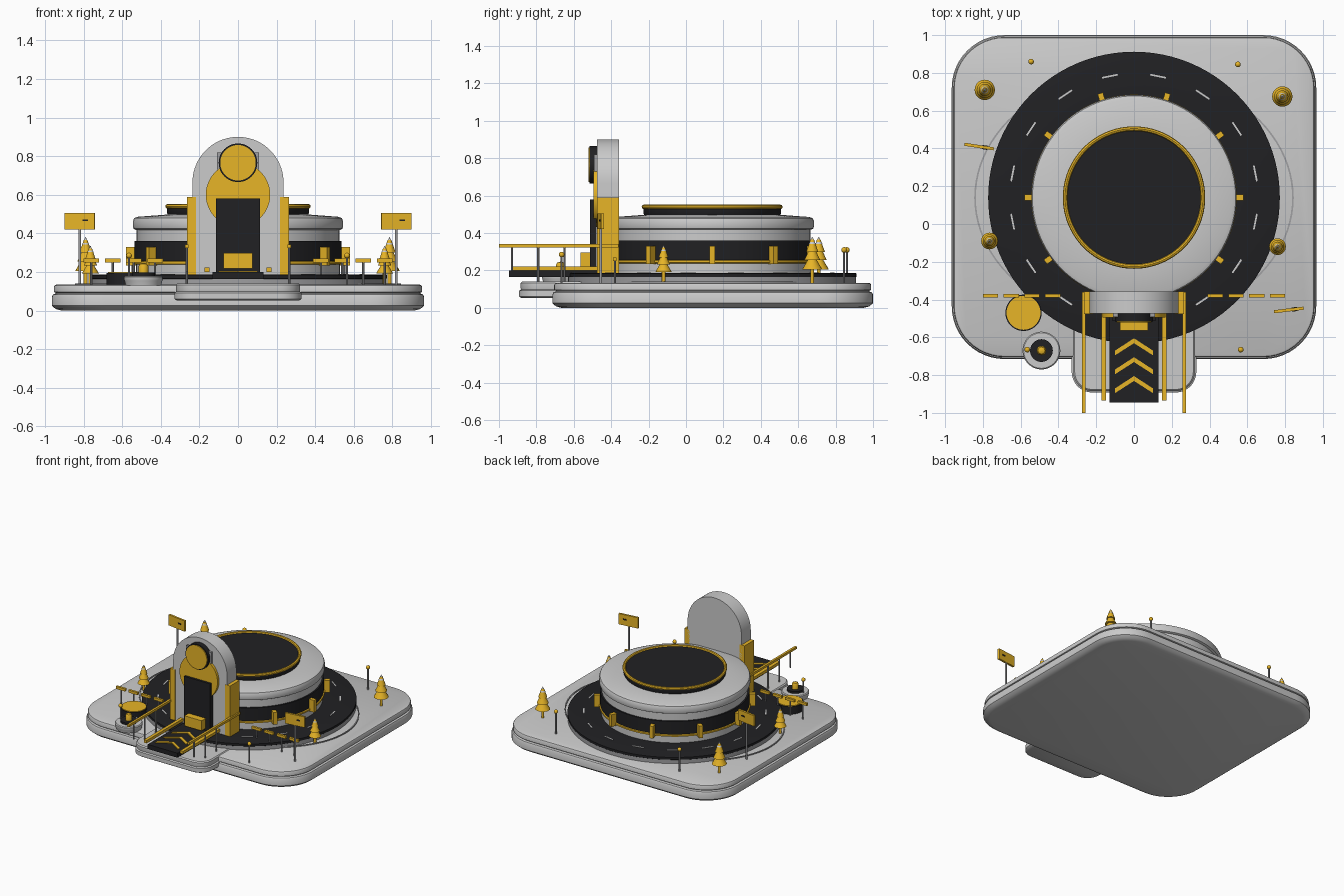
import bpy, bmesh, math
from math import sin, cos, pi, radians
from mathutils import Matrix

if "Cube" in bpy.data.objects:
    bpy.data.objects.remove(bpy.data.objects["Cube"])


def material(name, c):
    m = bpy.data.materials.new(name)
    m.diffuse_color = (*c, 1)
    m.use_nodes = True
    m.node_tree.nodes["Principled BSDF"].inputs["Base Color"].default_value = m.diffuse_color
    return m


GOLD = material("gold", (0.80, 0.46, 0.02))
DARK = material("dark", (0.015, 0.015, 0.017))
WHITE = material("white", (0.85, 0.85, 0.83))
GREY = material("grey", (0.35, 0.35, 0.36))


def finish(bm, name, mat):
    bmesh.ops.recalc_face_normals(bm, faces=bm.faces[:])
    me = bpy.data.meshes.new(name)
    bm.to_mesh(me)
    bm.free()
    ob = bpy.data.objects.new(name, me)
    bpy.context.collection.objects.link(ob)
    me.materials.append(mat)
    return ob


def loft(name, rings, mat, closed=False):
    """Skin equal-length point loops, capping the ends unless closed."""
    bm = bmesh.new()
    vs = [[bm.verts.new(p) for p in r] for r in rings]
    n = len(vs[0])
    pairs = list(zip(vs, vs[1:])) + ([(vs[-1], vs[0])] if closed else [])
    for a, b in pairs:
        for i in range(n):
            j = (i + 1) % n
            bm.faces.new((a[i], a[j], b[j], b[i]))
    if not closed:
        bm.faces.new(vs[0])
        bm.faces.new(vs[-1])
    return finish(bm, name, mat)


def lathe(name, profile, mat, x=0, y=0, n=64, closed=False, sy=1):
    rings = [[(x + r * cos(2 * pi * i / n), y + sy * r * sin(2 * pi * i / n), z)
              for i in range(n)] for r, z in profile]
    return loft(name, rings, mat, closed)


def box(name, center, size, mat, rot=0):
    bm = bmesh.new()
    bmesh.ops.create_cube(bm, size=1, matrix=Matrix.Translation(center)
                          @ Matrix.Rotation(rot, 4, 'Z') @ Matrix.Diagonal((*size, 1)))
    return finish(bm, name, mat)


def prism_y(name, pts, y0, y1, mat):
    return loft(name, [[(x, y, z) for x, z in pts] for y in (y0, y1)], mat)


def disc_y(name, z, r, y0, y1, mat):
    pts = [(r * cos(2 * pi * i / 48), z + r * sin(2 * pi * i / 48)) for i in range(48)]
    return prism_y(name, pts, y0, y1, mat)


def slab(name, x, y0, y1, rad, layers, mat):
    """Rounded rectangle with a vertical profile of (inset, height)."""
    rings = []
    for d, z in layers:
        r, ring = rad - d, []
        for k, (cx, cy) in enumerate(((x - rad, y1 - rad), (rad - x, y1 - rad),
                                      (rad - x, y0 + rad), (x - rad, y0 + rad))):
            for i in range(13):
                a = (k + i / 12) * pi / 2
                ring.append((cx + r * cos(a), cy + r * sin(a), z))
        rings.append(ring)
    return loft(name, rings, mat)


CY = 0.14  # centre of the round building

# Base and front landing
slab("base", 0.965, -0.715, 1.0, 0.28,
     [(0.05, 0), (0.02, 0.008), (0, 0.025), (0, 0.07), (0.006, 0.083), (0.02, 0.088),
      (0.02, 0.092), (0.01, 0.096), (0.01, 0.122), (0.014, 0.13), (0.022, 0.134)], WHITE)
slab("front_landing", 0.33, -0.892, -0.45, 0.11,
     [(0.012, 0.052), (0, 0.06), (0, 0.092), (0.01, 0.098), (0.008, 0.104),
      (0.008, 0.132), (0.016, 0.14)], WHITE)
lathe("oval_kerb", [(0.837, 0.13), (0.846, 0.13), (0.846, 0.141), (0.837, 0.141)],
      GREY, 0, CY, 96, True, sy=0.79)

# Ring road with lane dashes
lathe("road_bed", [(0.77, 0.13), (0.77, 0.165), (0.5, 0.165), (0.5, 0.13)], GREY, 0, CY, 96, True)
lathe("road", [(0.765, 0.16), (0.772, 0.166), (0.772, 0.184), (0.762, 0.187), (0.5, 0.187), (0.5, 0.16)],
      DARK, 0, CY, 96, True)
for i in range(16):
    a = (i + 0.5) * pi / 8
    if sin(a) > -0.9:
        box("lane_dash", (0.655 * cos(a), CY + 0.655 * sin(a), 0.188), (0.009, 0.085, 0.005), WHITE, a)

# Round building
lathe("lower_wall", [(0.53, 0.14), (0.53, 0.245)], WHITE, 0, CY, 96)
lathe("wall_trim", [(0.535, 0.238), (0.545, 0.242), (0.545, 0.254), (0.535, 0.258)], GOLD, 0, CY, 96)
lathe("window_band", [(0.537, 0.25), (0.537, 0.36)], DARK, 0, CY, 96)
lathe("upper_wall", [(0.525, 0.355), (0.525, 0.425)], WHITE, 0, CY, 96)
lathe("roof", [(0.53, 0.418), (0.541, 0.424), (0.544, 0.435), (0.544, 0.465), (0.538, 0.479),
               (0.52, 0.486), (0.36, 0.498)], WHITE, 0, CY, 96)
lathe("roof_disc", [(0.36, 0.49), (0.368, 0.505), (0.368, 0.53), (0.355, 0.54)], DARK, 0, CY, 96)
lathe("roof_ring", [(0.365 + 0.012 * cos(t * pi / 4), 0.54 + 0.012 * sin(t * pi / 4)) for t in range(8)],
      GOLD, 0, CY, 96, True)
for i in range(10):
    a = i * pi / 5
    box("wall_post", (0.555 * cos(a), CY + 0.555 * sin(a), 0.282), (0.05, 0.03, 0.096), GOLD, a)

# Entrance arch with door and round plaque
arch = [(-0.236, 0.14), (0.236, 0.14)] + [(0.236 * cos(pi * i / 40), 0.664 + 0.236 * sin(pi * i / 40))
                                          for i in range(41)]
prism_y("entrance_arch", arch, -0.475, -0.358, WHITE)
disc_y("door_surround", 0.6, 0.167, -0.495, -0.47, GOLD)
box("door", (0, -0.495, 0.37), (0.228, 0.035, 0.42), DARK)
box("door_step", (0, -0.52, 0.18), (0.26, 0.09, 0.04), DARK)
box("plaque_bracket", (0, -0.482, 0.775), (0.22, 0.02, 0.09), GREY)
disc_y("plaque_rim", 0.766, 0.1, -0.515, -0.475, DARK)
disc_y("plaque_face", 0.766, 0.092, -0.522, -0.5, GOLD)
box("entrance_desk", (0, -0.537, 0.257), (0.15, 0.055, 0.08), GOLD)

# Ramp, chevrons, kerbs and handrails
box("ramp", (0, -0.725, 0.182), (0.262, 0.44, 0.036), DARK)
for y in (-0.605, -0.705, -0.805):
    pts = [(-0.1, y - 0.065), (0, y), (0.1, y - 0.065), (0.1, y - 0.09), (0, y - 0.026), (-0.1, y - 0.09)]
    loft("chevron", [[(px, py, z) for px, py in pts] for z in (0.195, 0.206)], GOLD)
for s in (-1, 1):
    box("arch_pillar", (s * 0.241, -0.417, 0.387), (0.046, 0.118, 0.405), GOLD)
    box("pillar_foot", (s * 0.24, -0.417, 0.165), (0.04, 0.1, 0.06), WHITE)
    box("ramp_kerb", (s * 0.16, -0.705, 0.211), (0.025, 0.46, 0.022), GOLD)
    box("handrail", (s * 0.265, -0.68, 0.333), (0.018, 0.64, 0.018), GOLD)
    for y in (-0.93, -0.79, -0.65):
        z0 = 0.2 if y < -0.9 else 0.135
        lathe("handrail_post", [(0.006, z0), (0.006, 0.33)], GREY, s * 0.265, y, 10)

    # Segmented barriers
    for k in range(4):
        x = s * (0.43 + 0.11 * k)
        box("barrier_bar", (x, -0.38, 0.26), (0.08, 0.018, 0.02), GOLD)
        lathe("barrier_post", [(0.006, 0.13), (0.006, 0.26)], GREY, x, -0.38, 10)

# Billboards
for x, y, a in ((-0.82, 0.41, radians(-9)), (0.82, -0.455, radians(7))):
    lathe("billboard_pole", [(0.007, 0.13), (0.007, 0.43)], GREY, x, y, 12)
    box("billboard", (x, y, 0.463), (0.158, 0.016, 0.085), GOLD, a)
    box("billboard_slot", (x + 0.03 * cos(a), y + 0.03 * sin(a), 0.468), (0.028, 0.022, 0.01), DARK, a)

# Tiered trees
for x, y, k in ((-0.79, 0.71, 1), (0.785, 0.675, 1), (-0.765, -0.09, 0.82), (0.76, -0.12, 0.82)):
    def zz(h):
        return 0.13 + h * k
    lathe("tree_trunk", [(0.01, 0.13), (0.01, zz(0.09))], GOLD, x, y, 12)
    for r, z0, z1 in ((0.054, 0.075, 0.15), (0.043, 0.125, 0.195), (0.032, 0.17, 0.235)):
        lathe("tree_tier", [(r * k, zz(z0)), (0.01 * k, zz(z1))], GOLD, x, y, 20)
    lathe("tree_tip", [(0.019 * k, zz(0.212)), (0.001, zz(0.25))], WHITE, x, y, 20)

# Lamp posts
for x, y, h in ((-0.545, 0.86, 0.31), (0.55, 0.845, 0.31), (-0.565, -0.665, 0.285), (0.565, -0.665, 0.285)):
    lathe("lamp_pole", [(0.006, 0.125), (0.006, h)], GREY, x, y, 10)
    lathe("lamp_head", [(0.015 * sin(pi * max(i, 0.05) / 8), h - 0.015 * cos(pi * i / 8)) for i in range(9)],
          GOLD, x, y, 16)

# Small round kiosk and gold disc pad
lathe("kiosk_base", [(0.092, 0.13), (0.098, 0.155), (0.1, 0.16), (0.1, 0.174), (0.094, 0.18)], WHITE, -0.49, -0.67, 48)
lathe("kiosk_table", [(0.06, 0.178), (0.06, 0.196)], DARK, -0.49, -0.67, 40)
lathe("kiosk_lamp", [(0.025, 0.19), (0.025, 0.23), (0.018, 0.242), (0.004, 0.247)], GOLD, -0.49, -0.67, 24)
lathe("disc_pad_rim", [(0.096, 0.13), (0.096, 0.195)], DARK, -0.585, -0.47, 48)
lathe("disc_pad_top", [(0.09, 0.19), (0.09, 0.2)], GOLD, -0.585, -0.47, 48)

# Smooth the round surfaces while keeping hard edges
bpy.ops.object.select_all(action='SELECT')
bpy.context.view_layer.objects.active = bpy.data.objects["base"]
bpy.ops.object.shade_smooth_by_angle(angle=radians(35))
